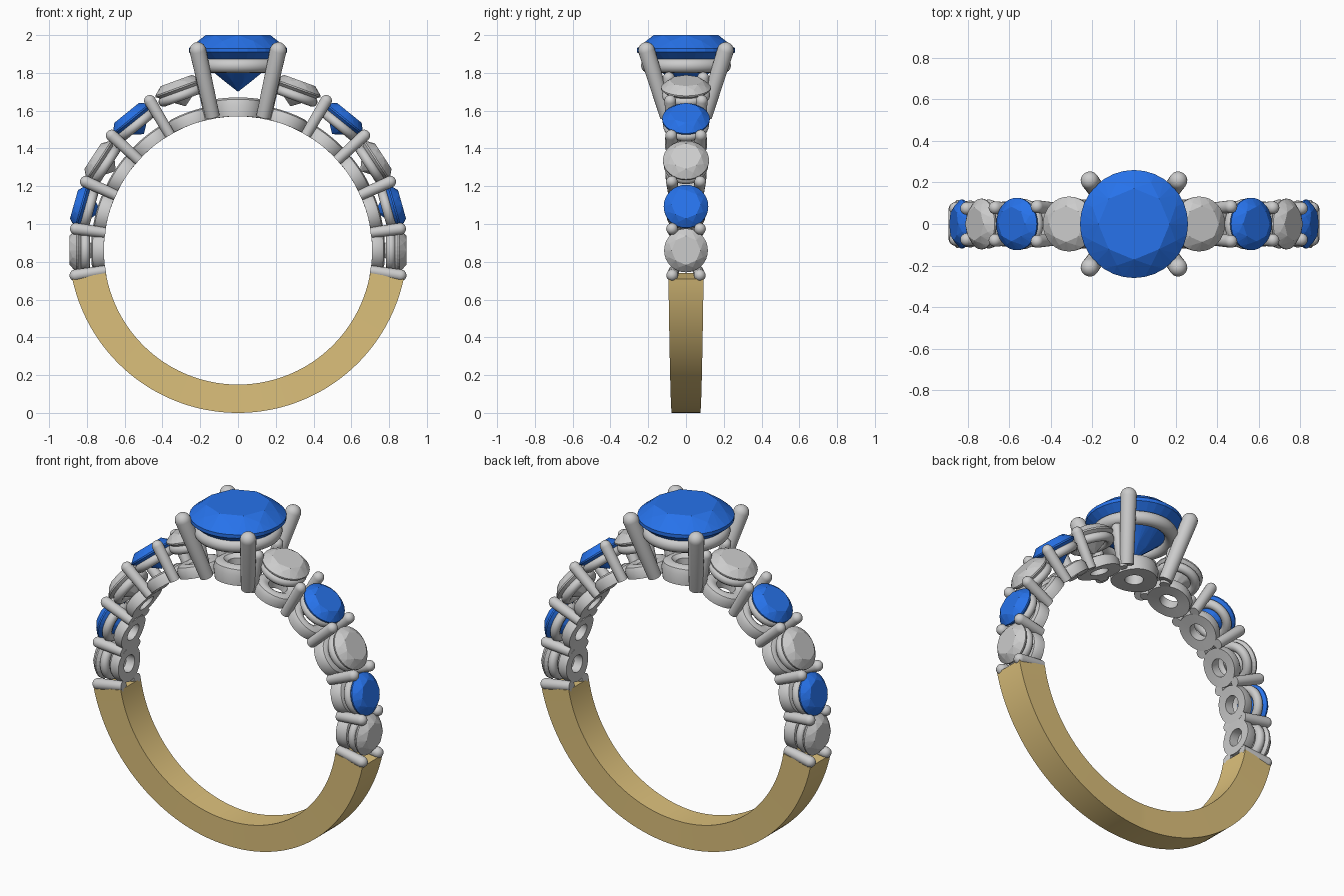
import bpy, bmesh
from math import sin, cos, pi, radians
from mathutils import Vector, Matrix

if "Cube" in bpy.data.objects:
    bpy.data.objects.remove(bpy.data.objects["Cube"])

C = Vector((0, 0, 0.86))   # centre of the finger hole
RI = 0.71                  # finger hole radius


def material(name, rgb):
    m = bpy.data.materials.new(name)
    m.diffuse_color = (*rgb, 1)
    m.use_nodes = True
    m.node_tree.nodes["Principled BSDF"].inputs["Base Color"].default_value = m.diffuse_color
    return m


BLUE = material("blue_gem", (0.02, 0.17, 0.83))
GOLD = material("gold", (0.72, 0.53, 0.2))


def finish(bm, name, mat=None, smooth=True):
    bmesh.ops.remove_doubles(bm, verts=bm.verts, dist=1e-5)
    bmesh.ops.recalc_face_normals(bm, faces=bm.faces)
    me = bpy.data.meshes.new(name)
    bm.to_mesh(me)
    bm.free()
    if smooth:
        me.shade_smooth()
        me.set_sharp_from_angle(angle=radians(35))
    if mat:
        me.materials.append(mat)
    ob = bpy.data.objects.new(name, me)
    bpy.context.collection.objects.link(ob)
    return ob


def lathe(name, profile, place, n=32, closed=True):
    """Spin (radius, height) points about local z, then map each point by place()."""
    bm = bmesh.new()
    rows = [[bm.verts.new(place(Vector((r * cos(t), r * sin(t), h)))) for r, h in profile]
            for t in (2 * pi * i / n for i in range(n))]
    m = len(profile)
    for i in range(n):
        a, b = rows[i], rows[(i + 1) % n]
        for j in range(m if closed else m - 1):
            k = (j + 1) % m
            bm.faces.new((a[j], b[j], b[k], a[k]))
    return finish(bm, name)


def radial(a, r, y=0):
    return C + Vector((r * cos(a), y, r * sin(a)))


def frame(a, r):
    """Local z points outward from the finger hole at angle a."""
    return Matrix.Translation(radial(a, r)) @ Matrix.Rotation(pi / 2 - a, 4, 'Y')


def ring_profile(R, t, n=12):
    return [(R + t * cos(2 * pi * i / n), t * sin(2 * pi * i / n)) for i in range(n)]


def prong(name, p, q, r0, r1):
    """Tapered wire from p to q with a round tip."""
    d = q - p
    rot = d.to_track_quat('Z', 'Y')
    L = d.length - r1
    prof = [(0, 0), (r0, 0)] + [(r1 * cos(i * pi / 12), L + r1 * sin(i * pi / 12)) for i in range(7)]
    lathe(name, prof, lambda v: p + rot @ v, 20, False)


def gem(name, R, crown, girdle, depth, M, mat=None):
    """Round brilliant: table at local z = 0, point facing down."""
    pts = []

    def circle(n, r, z, off=0.0):
        for i in range(n):
            t = 2 * pi * (i + off) / n
            pts.append((r * cos(t), r * sin(t), z))
    circle(8, 0.66 * R, 0)
    circle(8, 0.83 * R, -0.45 * crown, 0.5)
    circle(32, R, -crown)
    circle(32, R, -crown - girdle)
    circle(8, 0.28 * R, -crown - girdle - 0.75 * (depth - crown - girdle), 0.5)
    pts.append((0, 0, -depth))
    bm = bmesh.new()
    for p in pts:
        bm.verts.new(M @ Vector(p))
    bmesh.ops.convex_hull(bm, input=bm.verts)
    loose = [v for v in bm.verts if not v.link_faces]
    bmesh.ops.delete(bm, geom=loose, context='VERTS')
    bmesh.ops.dissolve_limit(bm, angle_limit=radians(1), verts=bm.verts, edges=bm.edges)
    finish(bm, name, mat, False)


def base_ring(name, a, R, hole, h):
    """Pierced plate bent around the finger hole, rounded on its outer side."""
    prof = [(hole, 0), (R, 0), (R, h * 0.6), (R - 0.012, h * 0.9), (R - 0.03, h),
            (hole + 0.02, h), (hole, h * 0.8)]
    lathe(name, prof, lambda v: radial(a - v.x / RI, RI + v.z, v.y), 40)


# Lower gold band: rectangular section, thicker and wider towards the ends
bm = bmesh.new()
N, rows = 80, []
a0, a1 = radians(-9.7), radians(-170.3)
CO = 0.897                 # outer circle touches z = 0
for i in range(N + 1):
    a = a0 + (a1 - a0) * i / N
    s = (CO - C.z) * sin(a)
    ro = s + (s * s + CO * CO - (CO - C.z) ** 2) ** 0.5
    w = 0.075 + 0.018 * abs(2 * i / N - 1)
    rows.append([bm.verts.new(radial(a, r, y)) for r, y in ((RI, -w), (ro, -w), (ro, w), (RI, w))])
for p, q in zip(rows, rows[1:]):
    for j in range(4):
        k = (j + 1) % 4
        bm.faces.new((p[j], q[j], q[k], p[k]))
bm.faces.new(rows[0])
bm.faces.new(rows[-1])
finish(bm, "gold_band", GOLD)

# Shoulder stones: angle, stone radius, table distance, colour
stones = [(0, 0.116, 0.892, None), (15.7, 0.118, 0.902, BLUE), (33, 0.122, 0.917, None),
          (51, 0.126, 0.937, BLUE), (70, 0.132, 0.957, None)]
# Shoulder prongs: angle, tip distance, y of tip
prongs = [(-8.7, 0.902, 0.075), (7.6, 0.897, 0.076), (24.3, 0.915, 0.077),
          (42.3, 0.935, 0.08), (59.5, 0.95, 0.085), (78, 0.965, 0.092)]
for side, flip in (("right", False), ("left", True)):
    for i, (deg, R, top, mat) in enumerate(stones):
        a = radians(180 - deg if flip else deg)
        M = frame(a, top)
        gem(f"{side}_stone_{i + 1}", R, 0.038, 0.008, 0.145, M, mat)
        S = frame(a, top - 0.083)
        lathe(f"{side}_seat_ring_{i + 1}", ring_profile(R - 0.03, 0.026), lambda v: S @ v, 36)
        base_ring(f"{side}_base_ring_{i + 1}", a, R - 0.014, 0.05, 0.068)
    for i, (deg, r, y) in enumerate(prongs):
        a = radians(180 - deg if flip else deg)
        for s in (-1, 1):
            prong(f"{side}_prong_{i + 1}_{'front' if s < 0 else 'back'}",
                  radial(a, RI, s * (y - 0.012)), radial(a, r, s * y), 0.028, 0.031)

# Head: centre stone, gallery ring, base ring and four claws
gem("centre_stone", 0.26, 0.07, 0.02, 0.3, Matrix.Translation((0, 0, 2.0)), BLUE)
lathe("gallery_ring", ring_profile(0.2, 0.038, 16), lambda v: v + Vector((0, 0, 1.838)), 64)
base_ring("head_base_ring", pi / 2, 0.125, 0.05, 0.1)
for sx in (-1, 1):
    for sy in (-1, 1):
        prong(f"claw_{'left' if sx < 0 else 'right'}_{'front' if sy < 0 else 'back'}",
              Vector((sx * 0.135, sy * 0.1, 1.57)), Vector((sx * 0.222, sy * 0.222, 1.96)), 0.038, 0.044)
